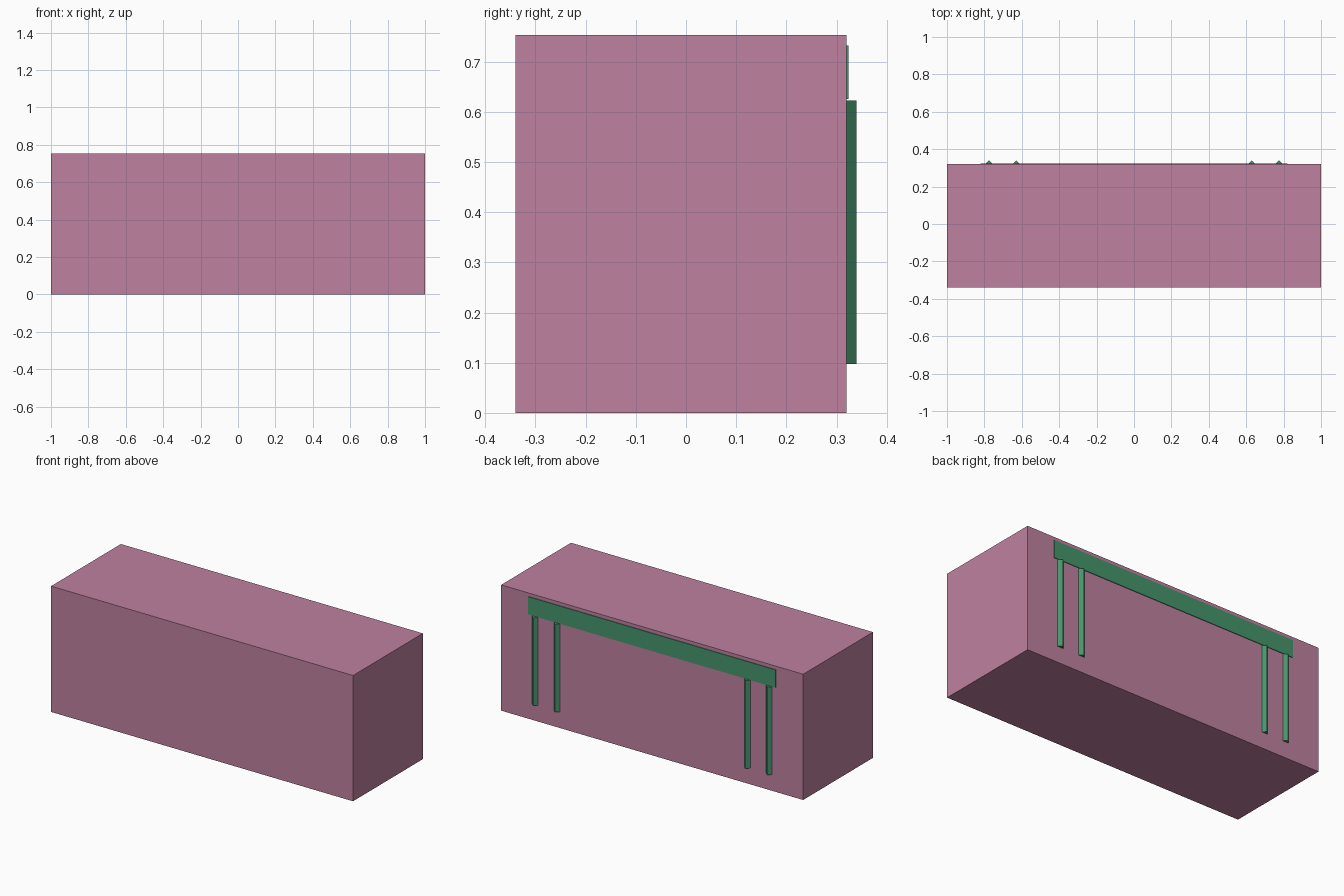
import bpy
from math import pi

if "Cube" in bpy.data.objects:
    bpy.data.objects.remove(bpy.data.objects["Cube"])


def material(name, color):
    m = bpy.data.materials.new(name)
    m.diffuse_color = color
    m.use_nodes = True
    m.node_tree.nodes["Principled BSDF"].inputs["Base Color"].default_value = m.diffuse_color
    return m


pink = material("pink", (0.52, 0.22, 0.35, 1))
green = material("green", (0.06, 0.30, 0.15, 1))


def box(name, lo, hi, mat):
    bpy.ops.mesh.primitive_cube_add(size=1, location=[(a + b) / 2 for a, b in zip(lo, hi)])
    o = bpy.context.object
    o.name = name
    o.scale = [b - a for a, b in zip(lo, hi)]
    bpy.ops.object.transform_apply(location=False, rotation=False, scale=True)
    o.data.materials.append(mat)


# Main block
box("body", (-1, -0.34, 0), (1, 0.32, 0.753), pink)

# Thin horizontal strip on the back
box("back_strip", (-0.82, 0.316, 0.626), (0.82, 0.324, 0.732), green)

# Four upright bars, square section turned edge-outward and half sunk in the back
z0, z1 = 0.097, 0.623
for side, sx in (("right", 1), ("left", -1)):
    for place, x in (("inner", 0.63), ("outer", 0.775)):
        bpy.ops.mesh.primitive_cylinder_add(vertices=4, radius=0.02, depth=z1 - z0,
                                            location=(sx * x, 0.32, (z0 + z1) / 2))
        bar = bpy.context.object
        bar.name = f"back_bar_{side}_{place}"
        bar.data.materials.append(green)
